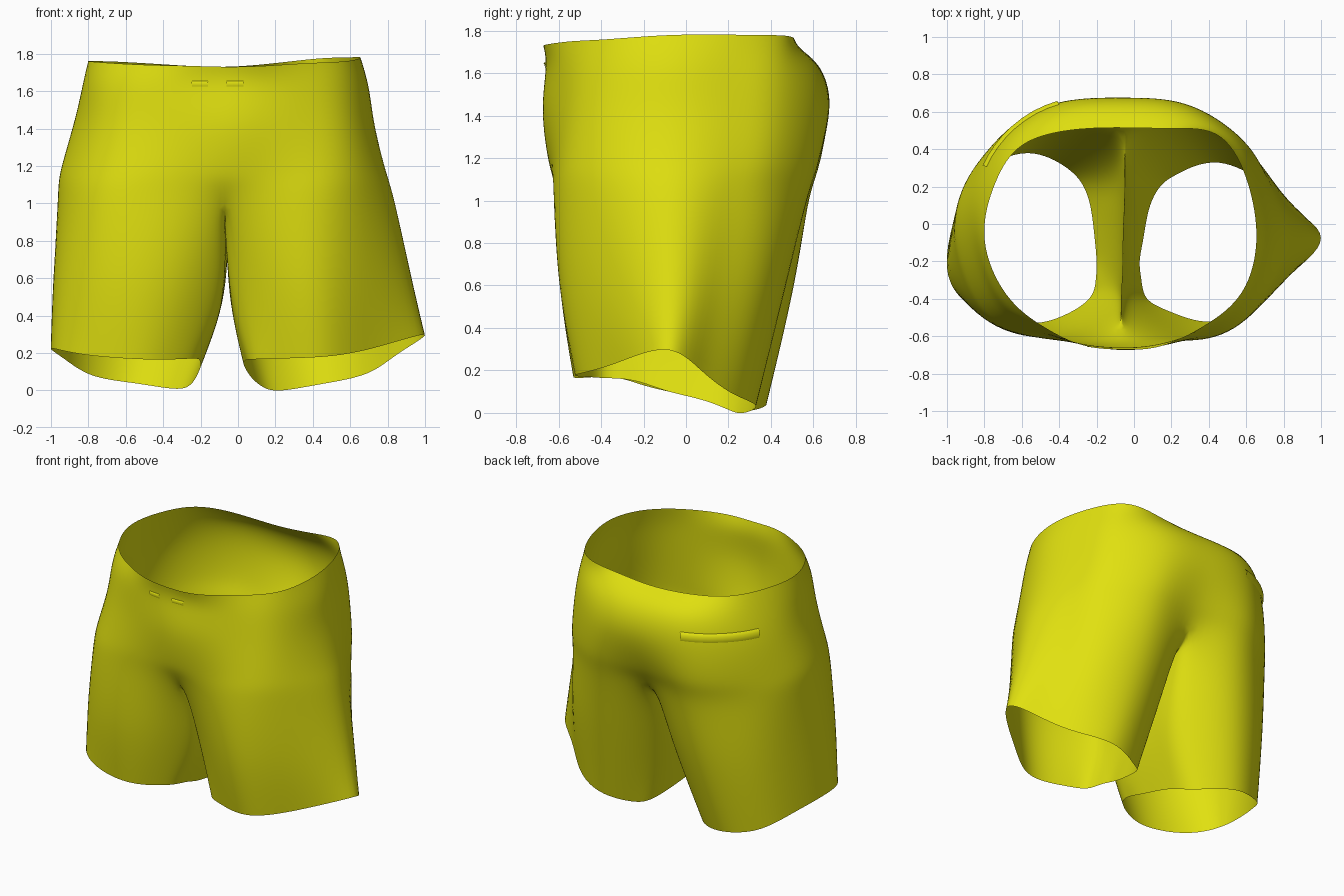
import bpy, bmesh
from mathutils import Vector
from mathutils.bvhtree import BVHTree

if "Cube" in bpy.data.objects:
    bpy.data.objects.remove(bpy.data.objects["Cube"])

cloth = bpy.data.materials.new("yellow_cloth")
cloth.diffuse_color = (0.75, 0.75, 0.005, 1)
cloth.use_nodes = True
cloth.node_tree.nodes["Principled BSDF"].inputs["Base Color"].default_value = cloth.diffuse_color

# Hip rings: front centre, round the left side, back centre, round the right side
waist = [(-.07, -.67, 1.73), (-.27, -.65, 1.735), (-.48, -.55, 1.74), (-.68, -.38, 1.75),
         (-.8, -.08, 1.76), (-.74, .22, 1.76), (-.6, .42, 1.755), (-.35, .5, 1.74),
         (-.07, .515, 1.73), (.2, .51, 1.75), (.44, .48, 1.775), (.59, .27, 1.78),
         (.655, -.06, 1.78), (.58, -.36, 1.76), (.38, -.54, 1.75), (.14, -.655, 1.735)]
band = [(-.07, -.66), (-.28, -.64), (-.5, -.57), (-.72, -.4), (-.83, -.08), (-.79, .22),
        (-.65, .46), (-.39, .61), (-.06, .63), (.27, .6), (.53, .45), (.64, .23),
        (.7, -.08), (.59, -.4), (.38, -.56), (.14, -.64)]
seat = [(-.07, -.675), (-.28, -.645), (-.51, -.58), (-.74, -.43), (-.87, -.08), (-.85, .22),
        (-.7, .47), (-.42, .645), (-.05, .675), (.28, .64), (.56, .46), (.67, .24),
        (.73, -.08), (.61, -.43), (.38, -.58), (.14, -.655)]
hip = [(-.07, -.645), (-.28, -.635), (-.53, -.6), (-.79, -.46), (-.94, -.1), (-.9, .2),
       (-.72, .46), (-.42, .63), (-.05, .6), (.29, .62), (.59, .44), (.71, .23),
       (.79, -.09), (.64, -.45), (.4, -.6), (.14, -.635)]
thigh = [(-.07, -.57), (-.28, -.61), (-.55, -.6), (-.81, -.48), (-.955, -.15), (-.92, .18),
         (-.73, .43), (-.42, .58), (-.05, .5), (.3, .57), (.6, .41), (.74, .2),
         (.84, -.09), (.66, -.45), (.4, -.61), (.14, -.61)]
# Crotch seam from back to front
crotch = [(-.05, .33, .88), (-.05, .14, .83), (-.06, -.05, .82), (-.06, -.22, .84), (-.07, -.38, .88)]

# Leg rings: front, outside, back, then inner leg back to the front
left_leg = [(-.11, -.44), (-.3, -.56), (-.57, -.59), (-.84, -.475), (-.985, -.2), (-.92, .15),
            (-.74, .4), (-.45, .51), (-.18, .4), (-.095, .25), (-.08, .1), (-.075, -.05),
            (-.075, -.2), (-.08, -.33)]
right_leg = [(-.01, -.44), (.17, -.55), (.42, -.59), (.69, -.42), (.93, -.09), (.8, .15),
             (.63, .36), (.34, .47), (.09, .39), (0, .23), (-.025, .1), (-.04, -.05),
             (-.045, -.2), (-.04, -.33)]
left_hem = [(-.24, -.4, .17), (-.38, -.49, .165), (-.58, -.53, .17), (-.85, -.45, .195),
            (-1, -.24, .225), (-.93, .1, .17), (-.78, .3, .08), (-.56, .38, .04),
            (-.36, .3, .01), (-.27, .2, .02), (-.23, .08, .06), (-.21, -.08, .1),
            (-.2, -.2, .13), (-.205, -.3, .16)]
right_hem = [(.07, -.4, .165), (.2, -.47, .17), (.45, -.52, .18), (.72, -.35, .225),
             (1, -.1, .3), (.86, .07, .2), (.69, .22, .09), (.45, .33, .035),
             (.24, .27, 0), (.14, .2, .015), (.08, .08, .06), (.05, -.08, .1),
             (.03, -.2, .14), (.04, -.3, .16)]


def at(points, z):
    return [(x, y, z) for x, y in points]


def leg(points):
    # inner legs stay pressed together lower down
    return [(x, y, .6 if i < 9 else .52) for i, (x, y) in enumerate(points)]


def loft(bm, rings):
    for a, b in zip(rings, rings[1:]):
        for i in range(len(a)):
            j = (i + 1) % len(a)
            bm.faces.new((a[i], a[j], b[j], b[i]))


def finish(bm, name):
    mesh = bpy.data.meshes.new(name)
    bm.to_mesh(mesh)
    bm.free()
    mesh.materials.append(cloth)
    for p in mesh.polygons:
        p.use_smooth = True
    obj = bpy.data.objects.new(name, mesh)
    bpy.context.collection.objects.link(obj)
    return obj


# Shorts cage: hips as one tube that splits into two legs along the crotch seam
bm = bmesh.new()
ring = lambda pts: [bm.verts.new(p) for p in pts]
hips = [ring(r) for r in (waist, at(band, 1.62), at(seat, 1.42), at(hip, 1.18), at(thigh, 1.0))]
loft(bm, hips)
seam = ring(crotch)
top = hips[-1]
left_top = top[:9] + seam
right_top = [top[0]] + top[:7:-1] + seam
loft(bm, [left_top, ring(leg(left_leg)), ring(left_hem)])
loft(bm, [right_top, ring(leg(right_leg)), ring(right_hem)])
bmesh.ops.recalc_face_normals(bm, faces=bm.faces)
bm.faces.ensure_lookup_table()
if bm.faces[4].normal.x > 0:
    bmesh.ops.reverse_faces(bm, faces=bm.faces)
shorts = finish(bm, "shorts")
sub = shorts.modifiers.new("smooth_cloth", 'SUBSURF')
sub.levels = sub.render_levels = 3


def evaluated():
    bpy.context.view_layer.update()
    return shorts.evaluated_get(bpy.context.evaluated_depsgraph_get()).data


# Push the cage out so the smoothed cloth passes through the given points
goal = [v.co.copy() for v in shorts.data.vertices]
for _ in range(4):
    now = [evaluated().vertices[i].co.copy() for i in range(len(goal))]
    for v, g, n in zip(shorts.data.vertices, goal, now):
        v.co += (g - n) * .9
    shorts.data.update()

cloth_mesh = evaluated()
tree = BVHTree.FromPolygons([v.co.copy() for v in cloth_mesh.vertices],
                            [tuple(p.vertices) for p in cloth_mesh.polygons])


# Narrow folded strips lying on the cloth
def welt(name, start, end, z, height, lift, steps=8):
    bm = bmesh.new()
    rows = []
    for i in range(steps + 1):
        d = Vector(start).lerp(Vector(end), i / steps).to_3d().normalized()
        col = []
        for k, out in ((-.5, .002), (.25, lift), (.5, .002)):
            hit = tree.ray_cast(Vector((0, 0, z + k * height)), d)[0]
            col.append(bm.verts.new(hit + d * out))
        rows.append(col)
    for a, b in zip(rows, rows[1:]):
        for k in range(2):
            bm.faces.new((a[k], b[k], b[k + 1], a[k + 1]))
    bmesh.ops.recalc_face_normals(bm, faces=bm.faces)
    if sum((f.normal.dot(f.calc_center_median()) for f in bm.faces)) < 0:
        bmesh.ops.reverse_faces(bm, faces=bm.faces)
    return finish(bm, name)


welt("back_pocket", (-.4, .64), (-.8, .31), 1.5, .06, .02)
for name, x in (("left_drawstring_eyelet", -.2), ("right_drawstring_eyelet", -.01)):
    welt(name, (x - .05, -.66), (x + .04, -.66), 1.64, .03, .01, 4)
